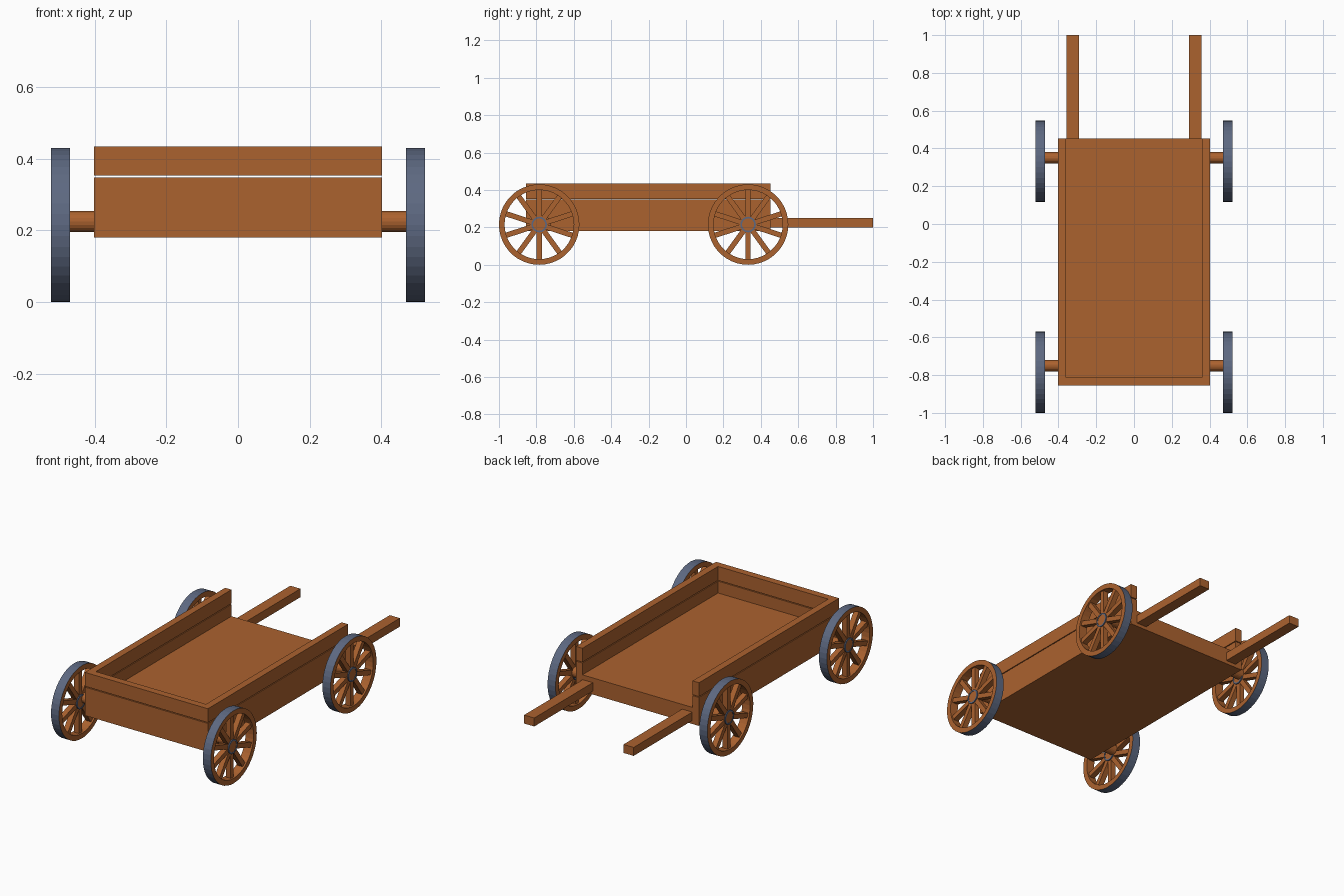
import bpy, bmesh, math
from mathutils import Matrix, Vector

if "Cube" in bpy.data.objects:
    bpy.data.objects.remove(bpy.data.objects["Cube"])


def material(name, rgb):
    m = bpy.data.materials.new(name)
    m.diffuse_color = (*rgb, 1)
    m.use_nodes = True
    m.node_tree.nodes["Principled BSDF"].inputs["Base Color"].default_value = m.diffuse_color
    return m


WOOD = material("brown wood", (0.41, 0.122, 0.028))
STEEL = material("blue grey steel", (0.11, 0.14, 0.22))


def finish(name, bm, mats):
    bmesh.ops.recalc_face_normals(bm, faces=bm.faces)
    me = bpy.data.meshes.new(name)
    bm.to_mesh(me)
    bm.free()
    for m in mats:
        me.materials.append(m)
    ob = bpy.data.objects.new(name, me)
    bpy.context.collection.objects.link(ob)
    return ob


def add_box(bm, lo, hi, rot=Matrix()):
    lo, hi = Vector(lo), Vector(hi)
    size = hi - lo
    mat = rot @ Matrix.Translation((lo + hi) / 2) @ Matrix.Diagonal((*size, 1))
    bmesh.ops.create_cube(bm, size=1, matrix=mat)


def box(name, lo, hi):
    bm = bmesh.new()
    add_box(bm, lo, hi)
    return finish(name, bm, [WOOD])


def add_ring(bm, r_in, r_out, x0, x1, n, steel_outside):
    # square-section ring around the x axis
    rings = []
    for r, x in ((r_out, x0), (r_out, x1), (r_in, x1), (r_in, x0)):
        rings.append([bm.verts.new((x, r * math.cos(2 * math.pi * i / n),
                                    r * math.sin(2 * math.pi * i / n))) for i in range(n)])
    for k in range(4):
        a, b = rings[k], rings[(k + 1) % 4]
        for i in range(n):
            j = (i + 1) % n
            f = bm.faces.new((a[i], a[j], b[j], b[i]))
            f.material_index = 1 if (k == 0 or steel_outside == "all") else 0


def add_rod(bm, r, x0, x1, n, y=0, z=0):
    mat = Matrix.Translation(((x0 + x1) / 2, y, z)) @ Matrix.Rotation(math.pi / 2, 4, 'Y')
    bmesh.ops.create_cone(bm, cap_ends=True, segments=n, radius1=r, radius2=r,
                          depth=x1 - x0, matrix=mat)


# Cart bed and planked walls, open at the back end
W, T, REAR, FRONT = 0.402, 0.042, -0.855, 0.453
box("bed_floor", (-W + T, REAR + T, 0.18), (W - T, FRONT, 0.278))
for level, z0, z1 in (("lower", 0.18, 0.348), ("upper", 0.353, 0.435)):
    box(level + "_end_plank", (-W, REAR, z0), (W, REAR + T, z1))
    for side, s in (("left", -1), ("right", 1)):
        xs = sorted((s * (W - T), s * W))
        box(f"{level}_{side}_plank", (xs[0], REAR + T, z0), (xs[1], FRONT, z1))

# Pulling shafts
for side, s in (("left", -1), ("right", 1)):
    xs = sorted((s * 0.292, s * 0.358))
    box(side + "_shaft", (xs[0], 0.44, 0.2), (xs[1], 1.0, 0.25))

# Axles and spoked wheels
R = 0.215
for end, axle_y, wheel_y in (("front", -0.75, -0.785), ("back", 0.35, 0.332)):
    bm = bmesh.new()
    add_rod(bm, 0.03, -0.48, 0.48, 20, axle_y, 0.225)
    finish(end + "_axle", bm, [WOOD])
    for side, s in (("left", -1), ("right", 1)):
        bm = bmesh.new()
        for i in range(10):
            add_box(bm, (-0.016, -0.014, 0.03), (0.016, 0.014, 0.19),
                    Matrix.Rotation(math.radians(36 * i), 4, 'X'))
        add_rod(bm, 0.034, -0.02, 0.02, 16)
        add_ring(bm, 0.185, R, -0.026, 0.026, 44, "tread")
        add_ring(bm, 0.033, 0.042, -0.022, 0.022, 16, "all")
        wheel = finish(f"{end}_{side}_wheel", bm, [WOOD, STEEL])
        wheel.location = (s * 0.496, wheel_y, R)
